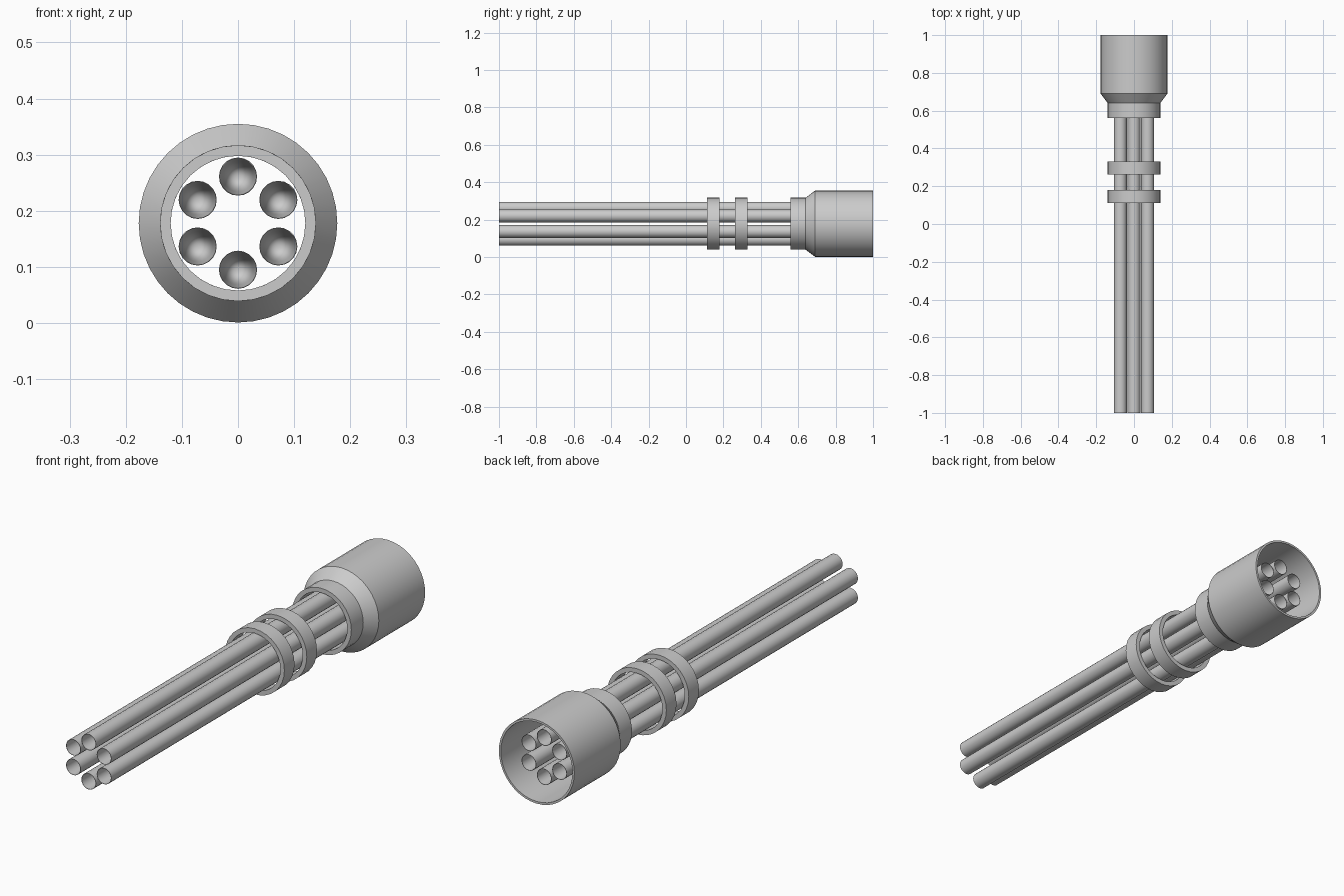
import bpy, bmesh, math

if "Cube" in bpy.data.objects:
    bpy.data.objects.remove(bpy.data.objects["Cube"])

CZ = 0.178  # height of the main axis


def lathe(name, profile, sides, cx=0.0, cz=CZ, closed=False):
    """Revolve (y, radius) points around an axis parallel to y."""
    bm = bmesh.new()
    rings = []
    for y, r in profile:
        if r == 0:
            rings.append([bm.verts.new((cx, y, cz))] * sides)
        else:
            rings.append([bm.verts.new((cx + r * math.sin(2 * math.pi * i / sides), y,
                                        cz + r * math.cos(2 * math.pi * i / sides)))
                          for i in range(sides)])
    pairs = list(zip(rings, rings[1:]))
    if closed:
        pairs.append((rings[-1], rings[0]))
    for a, b in pairs:
        for i in range(sides):
            j = (i + 1) % sides
            bm.faces.new(list(dict.fromkeys((a[i], a[j], b[j], b[i]))))
    bmesh.ops.recalc_face_normals(bm, faces=bm.faces)
    mesh = bpy.data.meshes.new(name)
    bm.to_mesh(mesh)
    bm.free()
    obj = bpy.data.objects.new(name, mesh)
    bpy.context.collection.objects.link(obj)
    bpy.ops.object.select_all(action='DESELECT')
    obj.select_set(True)
    bpy.context.view_layer.objects.active = obj
    bpy.ops.object.shade_smooth_by_angle(angle=math.radians(30))
    return obj


# Six barrels, hollow at both ends with tapered conical bores
for k in range(6):
    a = k * math.pi / 3
    lathe(f"barrel_{k + 1}",
          [(-0.4, 0), (-0.7, 0.027), (-1, 0.0325), (-1, 0.034),
           (0.95, 0.034), (0.95, 0.0325), (0.65, 0.027), (0.35, 0)],
          20, 0.083 * math.sin(a), CZ + 0.083 * math.cos(a))

# Two clamp bands
for n, y in enumerate((0.112, 0.262)):
    lathe(f"clamp_band_{n + 1}",
          [(y, 0.12), (y, 0.139), (y + 0.068, 0.139), (y + 0.068, 0.12)],
          32, closed=True)

# Flared rear housing, open at both ends
lathe("rear_housing",
      [(0.56, 0.12), (0.56, 0.139), (0.64, 0.139), (0.69, 0.177), (1, 0.177),
       (1, 0.168), (0.7, 0.168), (0.645, 0.12)],
      40, closed=True)
